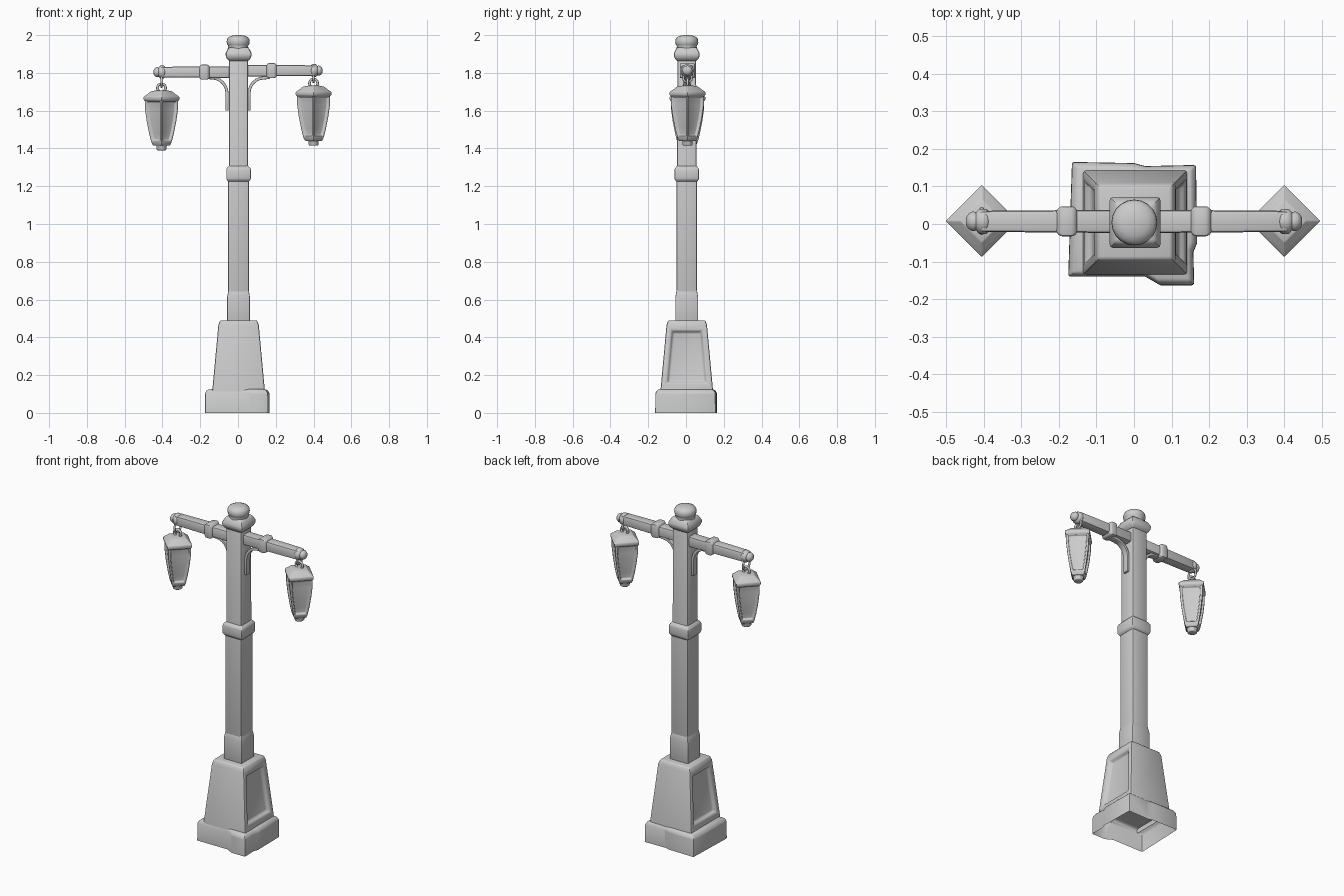
import bpy, bmesh, math
from mathutils import Matrix, Vector

if "Cube" in bpy.data.objects:
    bpy.data.objects.remove(bpy.data.objects["Cube"])


def ring(z, r, n=4, phase=0.0, cx=0.0, cy=0.0):
    return [(cx + r * math.cos(phase + 2 * math.pi * i / n),
             cy + r * math.sin(phase + 2 * math.pi * i / n), z) for i in range(n)]


def square(z, h, cx=0.003, cy=0.004):
    return ring(z, h * math.sqrt(2), 4, math.pi / 4, cx, cy)


def loft(name, rings, bevel=0.0, matrix=None, bottom=True, panels=None, angle=35):
    """Skin a stack of rings; panels = (columns, rows, inset, depth) sinks recessed panels."""
    bm = bmesh.new()
    vs = [[bm.verts.new(p) for p in r] for r in rings]
    n = len(rings[0])
    grid = [[bm.faces.new((a[i], a[(i + 1) % n], b[(i + 1) % n], b[i])) for i in range(n)]
            for a, b in zip(vs, vs[1:])]
    if bottom:
        bm.faces.new(vs[0][::-1])
    bm.faces.new(vs[-1])
    bm.normal_update()
    if panels:
        cols, rows, inset, depth = panels
        for c in cols:
            faces = [grid[r][c] for r in rows]
            bmesh.ops.inset_region(bm, faces=faces, thickness=inset, use_even_offset=True)
            bmesh.ops.inset_region(bm, faces=faces, thickness=inset * 0.4, depth=-depth,
                                   use_even_offset=True)
    if matrix:
        bm.transform(matrix)
    bmesh.ops.recalc_face_normals(bm, faces=bm.faces)
    return finish(name, bm, bevel, angle)


def finish(name, bm, bevel=0.0, angle=35):
    me = bpy.data.meshes.new(name)
    bm.to_mesh(me)
    bm.free()
    ob = bpy.data.objects.new(name, me)
    bpy.context.collection.objects.link(ob)
    bpy.ops.object.select_all(action='DESELECT')
    ob.select_set(True)
    bpy.context.view_layer.objects.active = ob
    if bevel:
        m = ob.modifiers.new("bevel", 'BEVEL')
        m.width, m.segments = bevel, 2
        m.limit_method, m.angle_limit = 'ANGLE', math.radians(30)
        bpy.ops.object.modifier_apply(modifier=m.name)
    bpy.ops.object.shade_smooth_by_angle(angle=math.radians(angle))
    return ob


def torus(name, loc, R, r, rot):
    bpy.ops.mesh.primitive_torus_add(location=loc, rotation=rot, major_radius=R,
                                     minor_radius=r, major_segments=16, minor_segments=8)
    bpy.context.object.name = name
    bpy.ops.object.shade_smooth()


# worn, uneven plinth, open underneath
outline = [(-.175, -.14), (.03, -.14), (.07, -.163), (.16, -.163), (.158, -.075), (.168, -.05),
           (.165, .157), (.03, .154), (0, .162), (-.165, .165)]
loft("plinth", [[(x * s, y * s, z) for x, y in outline]
                for z, s in ((0, 1), (.105, .995), (.122, .93), (.126, .8))],
     bevel=.006, bottom=False)

# tapered pedestal with sunken panels front and back
loft("pedestal", [square(.1, .14), square(.13, .138), square(.465, .107), square(.49, .098)],
     bevel=.008, bottom=False, panels=((1, 3), (1,), .028, .02))
bpy.context.object.name = "pedestal"

# post, foot sleeve and middle collar
loft("post", [square(.47, .055), square(1.25, .055), square(1.3, .051), square(1.89, .05)],
     bevel=.009)
loft("foot_sleeve", [square(.47, .06), square(.615, .06), square(.655, .053)], bevel=.005)
loft("post_collar", [square(1.222, .053), square(1.237, .065), square(1.292, .065),
                     square(1.31, .05)], bevel=.006)

# square head and round cap
loft("post_head", [square(1.86, .049), square(1.882, .068), square(1.905, .068),
                   square(1.935, .053)], bevel=.01)
cap = [(1.925, .056), (1.942, .052), (1.95, .058), (1.962, .061), (1.976, .06),
       (1.988, .053), (1.996, .036), (2.0, .014)]
loft("cap", [ring(z, r, 20, 0, .001, .004) for z, r in cap], angle=60)

for side, s, lx, lz in (("left", -1, -.405, 1.39), ("right", 1, .4, 1.415)):
    # arm laid along x
    az = 1.808 + .004 * s
    to_x = Matrix.Translation((0, .007, az)) @ Matrix.Rotation(s * math.pi / 2, 4, 'Y')
    loft("arm_" + side, [square(d, h, 0, 0) for d, h in ((.03, .031), (.41, .028))],
         bevel=.009, matrix=to_x)
    loft("arm_band_" + side, [square(d, h, 0, 0) for d, h in
                              ((.15, .029), (.16, .04), (.196, .04), (.207, .029))],
         bevel=.006, matrix=to_x)
    knob = [(.385, .026), (.392, .034), (.412, .034), (.42, .025), (.43, .027),
            (.44, .021), (.447, .01)]
    loft("arm_knob_" + side, [ring(d, r, 14) for d, r in knob], matrix=to_x, angle=50)

    # curved bracket under the arm
    path = [((.056, 1.6), (1, 0)), ((.056, 1.69), (1, 0))]
    for i in range(1, 7):
        a = math.pi / 2 * i / 6
        path.append(((.136 - .08 * math.cos(a), 1.69 + .085 * math.sin(a)),
                     (math.cos(a), -math.sin(a))))
    path.append(((.17, 1.778), (0, -1)))
    rings = [[(s * (p[0] + n[0] * t), .005 + y, p[1] + n[1] * t)
              for t, y in ((-.006, -.018), (.01, -.018), (.01, .018), (-.006, .018))]
             for p, n in path]
    loft("bracket_" + side, rings, bevel=.003, angle=40)

    # lantern body with four recessed panes, turned cornerwise
    def diamonds(profile):
        return [ring(lz + z, r, 4, 0, lx, .008) for z, r in profile]
    loft("lantern_body_" + side,
         diamonds([(.025, .046), (.04, .054), (.085, .066), (.15, .079), (.215, .088), (.27, .089)]),
         bevel=.003, panels=(range(4), (1, 2, 3, 4), .011, .012))
    loft("lantern_roof_" + side,
         diamonds([(.258, .086), (.268, .096), (.284, .096), (.296, .078), (.312, .058), (.317, .03)]),
         bevel=.003)
    loft("lantern_finial_" + side,
         [ring(lz + z, r, 8, math.pi / 8, lx, .008)
          for z, r in ((0, .024), (.005, .028), (.022, .029), (.03, .034))], bevel=.002)

    # hanging links
    torus("lantern_ring_" + side, (lx, .008, lz + .33), .022, .007, (math.pi / 2, 0, 0))
    torus("arm_ring_" + side, (lx, .008, (lz + .345 + az - .025) / 2), (az - lz - .36) / 2 + .004, .006,
          (0, math.pi / 2, 0))
